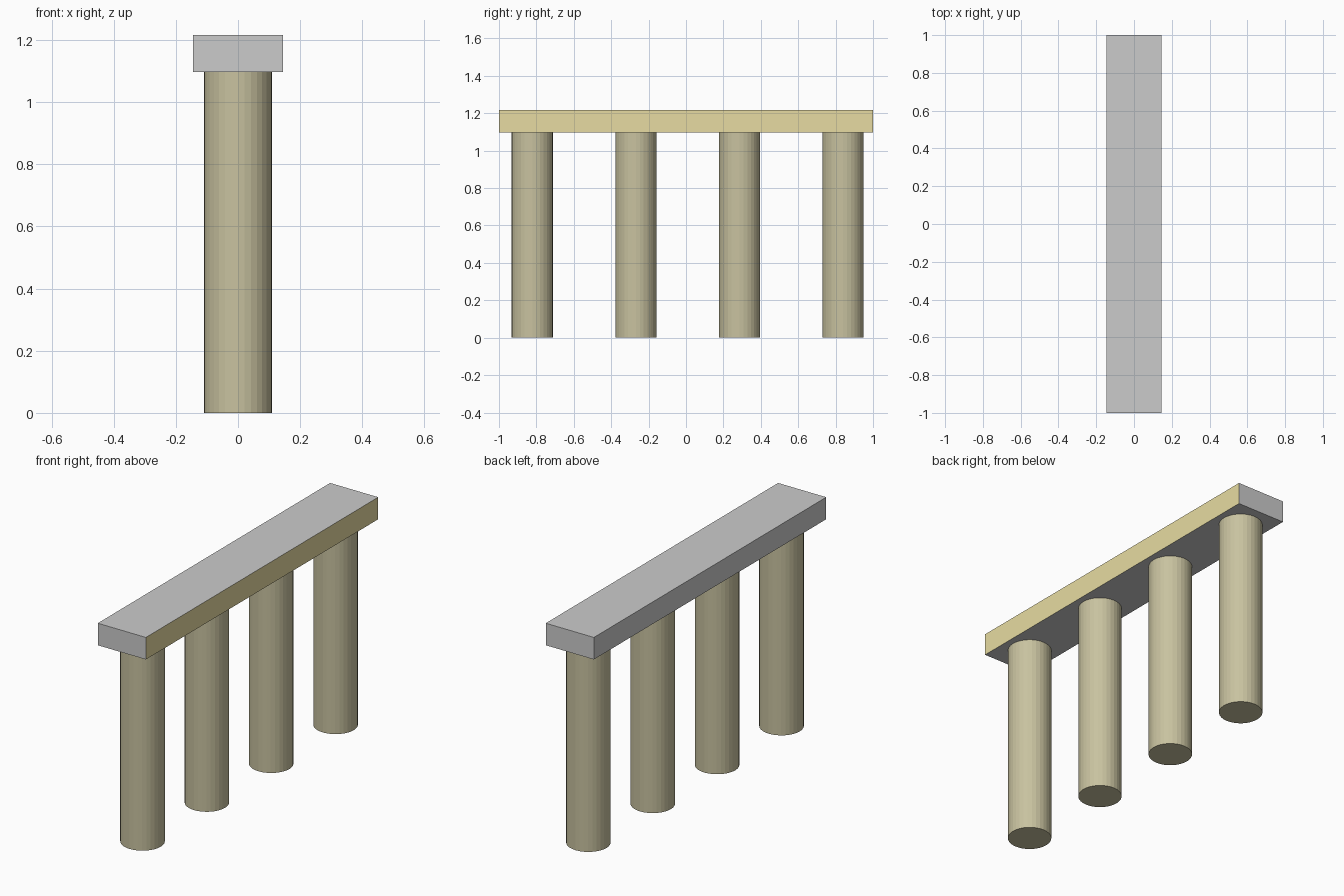
import bpy

if "Cube" in bpy.data.objects:
    bpy.data.objects.remove(bpy.data.objects["Cube"])


def material(name, rgb):
    m = bpy.data.materials.new(name)
    m.diffuse_color = (*rgb, 1.0)
    m.use_nodes = True
    m.node_tree.nodes["Principled BSDF"].inputs["Base Color"].default_value = m.diffuse_color
    return m


gold = material("gold", (0.80, 0.71, 0.36))
olive = material("olive", (0.58, 0.54, 0.35))
grey = material("grey", (0.7, 0.7, 0.7))

BEAM_BOTTOM, BEAM_TOP = 1.097, 1.217

# Beam: grey slab with a gold face on its right side
bpy.ops.mesh.primitive_cube_add(size=1, location=(0, 0, (BEAM_BOTTOM + BEAM_TOP) / 2))
beam = bpy.context.object
beam.name = "top_beam"
beam.scale = (0.29, 2.0, BEAM_TOP - BEAM_BOTTOM)
bpy.ops.object.transform_apply(location=False, rotation=False, scale=True)
beam.data.materials.append(grey)
beam.data.materials.append(gold)
for face in beam.data.polygons:
    face.material_index = 1 if face.normal.x > 0.9 else 0

# Four evenly spaced round columns
for i in range(4):
    y = 0.009 + (i - 1.5) * 0.554
    bpy.ops.mesh.primitive_cylinder_add(vertices=32, radius=0.11, depth=BEAM_BOTTOM,
                                        location=(0, y, BEAM_BOTTOM / 2))
    column = bpy.context.object
    column.name = f"column_{i + 1}"
    column.data.materials.append(olive)
